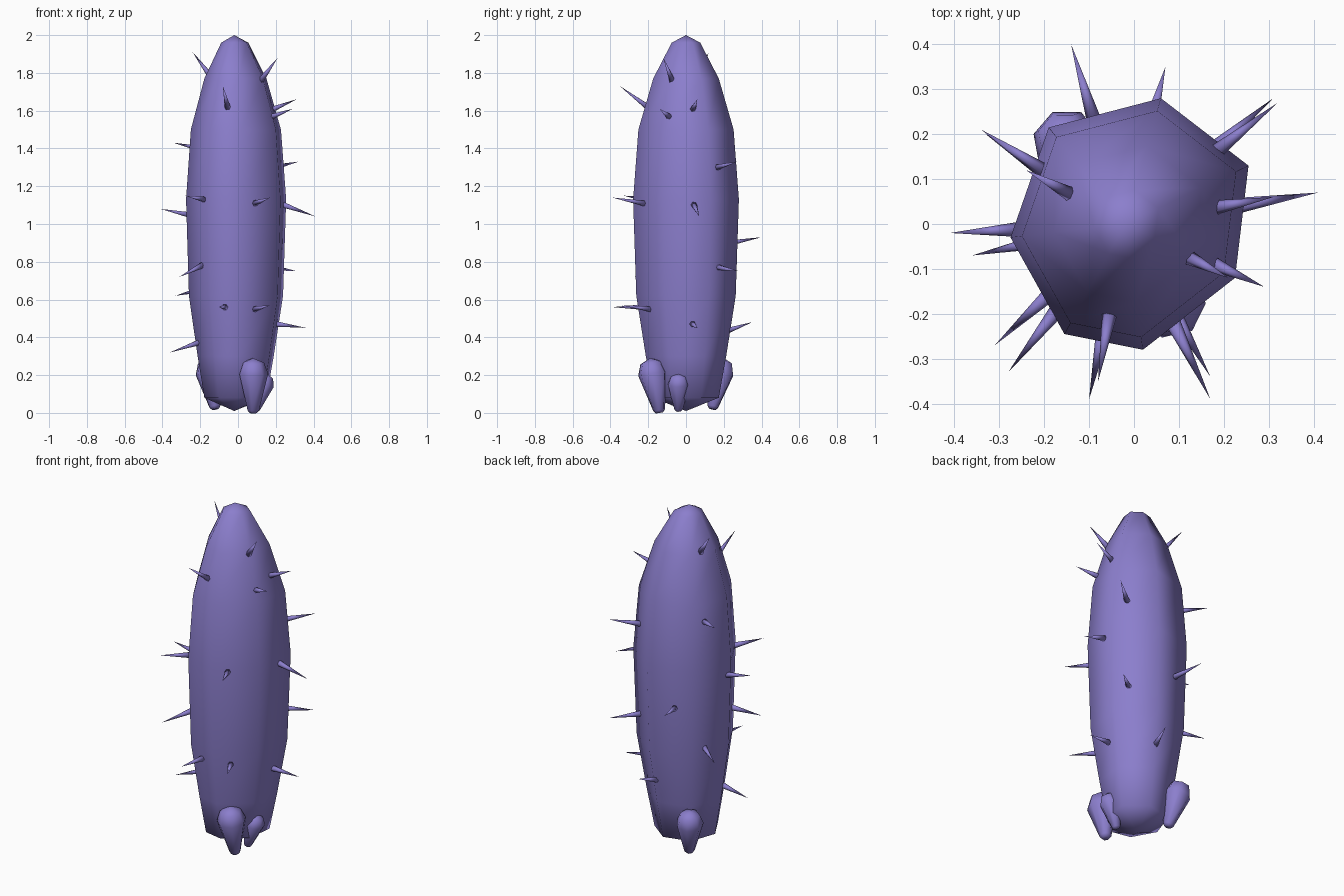
import bpy
import bmesh
import math
from mathutils import Vector
from mathutils.bvhtree import BVHTree

if "Cube" in bpy.data.objects:
    bpy.data.objects.remove(bpy.data.objects["Cube"])

# Single lilac skin colour
skin = bpy.data.materials.new("lilac skin")
skin.use_nodes = True
lilac = (0.26, 0.21, 0.61, 1)
skin.diffuse_color = lilac
skin.node_tree.nodes["Principled BSDF"].inputs["Base Color"].default_value = lilac


def loft(name, rings, start, end):
    """Skin a stack of rings and close both ends with a point."""
    bm = bmesh.new()
    loops = [[bm.verts.new(p) for p in ring] for ring in rings]
    count = len(loops[0])
    first, last = bm.verts.new(start), bm.verts.new(end)
    for i in range(count):
        j = (i + 1) % count
        bm.faces.new((first, loops[0][j], loops[0][i]))
        bm.faces.new((last, loops[-1][i], loops[-1][j]))
        for low, high in zip(loops, loops[1:]):
            bm.faces.new((low[i], low[j], high[j], high[i]))
    bmesh.ops.recalc_face_normals(bm, faces=bm.faces)
    for face in bm.faces:
        face.smooth = True
    mesh = bpy.data.meshes.new(name)
    bm.to_mesh(mesh)
    bm.free()
    mesh.materials.append(skin)
    obj = bpy.data.objects.new(name, mesh)
    bpy.context.collection.objects.link(obj)
    return obj


def lathe(name, base, tip, profile, sides):
    """Turn a profile of (fraction along axis, radius) between two points."""
    base, tip = Vector(base), Vector(tip)
    turn = (tip - base).to_track_quat("Z", "Y")
    rings = []
    for along, radius in profile:
        centre = base.lerp(tip, along)
        ring = []
        for i in range(sides):
            a = math.tau * i / sides
            ring.append(centre + turn @ Vector((radius * math.cos(a), radius * math.sin(a), 0)))
        rings.append(ring)
    return loft(name, rings, base, tip)


# Body: seven-sided trunk tapering to both ends
axis = Vector((-0.02, 0, 0))
outline = [(.06, .28), (-.19, .215), (-.275, -.03), (-.155, -.245),
           (.02, -.28), (.225, -.12), (.255, .13)]
levels = [(.08, .62), (.3, .76), (.62, .94), (1.13, 1), (1.5, .9), (1.77, .62), (1.96, .27)]
rings = [[axis.lerp(Vector((x, y, 0)), s) + Vector((0, 0, z)) for x, y in outline]
         for z, s in levels]
body = loft("body", rings, axis + Vector((0, 0, .01)), axis + Vector((0, 0, 2)))

# Spines: tip x, y, z and the height where each leaves the body
spines = [
    (-.24, .12, 1.91, 1.78), (.21, -.12, 1.88, 1.77), (-.08, -.35, 1.73, 1.62),
    (.31, .06, 1.66, 1.61), (.29, -.14, 1.61, 1.57), (-.34, .21, 1.43, 1.4),
    (.32, .27, 1.33, 1.3), (-.28, -.33, 1.15, 1.13), (.17, -.39, 1.14, 1.11),
    (-.41, -.02, 1.08, 1.05), (.41, .07, 1.04, 1.1), (-.14, .4, .93, .9),
    (-.31, -.27, .72, .78), (.31, .28, .75, .77), (-.33, .2, .62, .65),
    (-.1, -.39, .56, .56), (.17, -.34, .57, .55), (.36, .06, .45, .47),
    (.07, .35, .48, .44), (-.36, -.07, .32, .37),
]
skin_tree = BVHTree.FromPolygons([v.co for v in body.data.vertices],
                                 [p.vertices[:] for p in body.data.polygons])
for x, y, z, root_z in spines:
    tip = Vector((x, y, z))
    centre = axis + Vector((0, 0, root_z))
    outward = Vector((x, y, root_z)) - centre
    root = skin_tree.ray_cast(centre, outward)[0]
    root += (root - tip).normalized() * 0.03
    lathe("spine", root, tip, [(0, .019)], 6)

# Feet: stubby bulbs, narrow at the ground and domed on top
bulb = [(0, .25), (.05, .4), (.72, 1), (.92, .72)]
feet = {
    "front_foot": ((.08, -.14, 0), (.08, -.19, .29), .08),
    "side_foot": ((.09, -.04, .01), (.15, -.04, .21), .06),
    "back_foot": ((-.12, .14, .02), (-.165, .2, .29), .075),
}
for name, (ground, top, width) in feet.items():
    lathe(name, ground, top, [(f, r * width) for f, r in bulb], 7)
